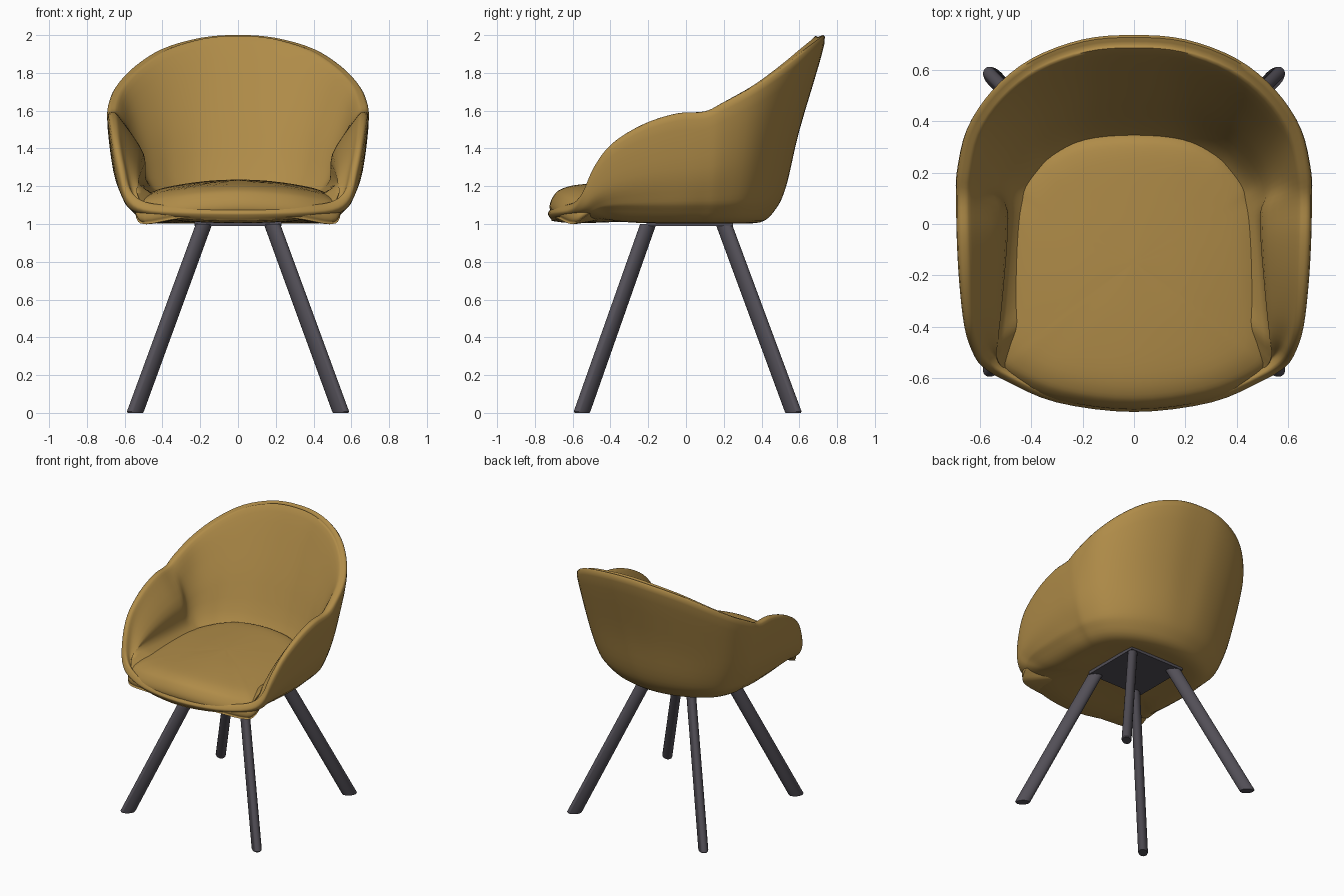
import bpy, bmesh, math
from mathutils import Vector

if "Cube" in bpy.data.objects:
    bpy.data.objects.remove(bpy.data.objects["Cube"])


def material(name, rgb):
    m = bpy.data.materials.new(name)
    m.diffuse_color = (*rgb, 1)
    m.use_nodes = True
    m.node_tree.nodes["Principled BSDF"].inputs["Base Color"].default_value = m.diffuse_color
    return m


mustard = material("mustard_fabric", (0.43, 0.26, 0.065))
charcoal = material("charcoal_metal", (0.085, 0.078, 0.095))


def spline(pts, steps, closed=False):
    """Smooth curve through the given points."""
    n = len(pts)
    get = (lambda i: pts[i % n]) if closed else (lambda i: pts[max(0, min(n - 1, i))])
    out = []
    for i in range(n if closed else n - 1):
        a, b, c, d = get(i - 1), get(i), get(i + 1), get(i + 2)
        for s in range(steps):
            t = s / steps
            out.append(0.5 * (2 * b + (c - a) * t + (2 * a - 5 * b + 4 * c - d) * t * t
                              + (3 * b - a - 3 * c + d) * t ** 3))
    return out if closed else out + [pts[-1].copy()]


def finish(name, bm, mat, angle=None):
    bmesh.ops.remove_doubles(bm, verts=bm.verts, dist=0.0004)
    bmesh.ops.recalc_face_normals(bm, faces=bm.faces)
    me = bpy.data.meshes.new(name)
    bm.to_mesh(me)
    bm.free()
    me.materials.append(mat)
    ob = bpy.data.objects.new(name, me)
    bpy.context.collection.objects.link(ob)
    if angle:
        bpy.ops.object.select_all(action='DESELECT')
        ob.select_set(True)
        bpy.context.view_layer.objects.active = ob
        bpy.ops.object.shade_smooth_by_angle(angle=math.radians(angle))
    return ob


def skin(name, half_columns, mat, around=4, along=4):
    """Mirror half the profile columns across x, smooth both ways and skin them."""
    mirrored = [[Vector((-p.x, p.y, p.z)) for p in c] for c in half_columns[-2:0:-1]]
    columns = half_columns + mirrored
    rows = [spline(list(r), around, True) for r in zip(*columns)]
    grid = [spline(list(c), along) for c in zip(*rows)]
    bm = bmesh.new()
    vs = [[bm.verts.new(p) for p in c] for c in grid]
    for i, a in enumerate(vs):
        b = vs[(i + 1) % len(vs)]
        for j in range(len(a) - 1):
            bm.faces.new((a[j], b[j], b[j + 1], a[j + 1]))
    return finish(name, bm, mat, 60)


# Stations from back to front:
# rim x y z, foot scale, belly scale, seat edge x y, padding, underside lift
stations = [
    (0.00, 0.732, 1.99, .65, .82, 0.00, 0.34, 0, 0),
    (0.20, 0.715, 1.975, .65, .825, 0.19, 0.325, 0, 0),
    (0.40, 0.64, 1.92, .67, .84, 0.32, 0.27, 0, 0),
    (0.55, 0.52, 1.83, .71, .87, 0.39, 0.21, 0, 0),
    (0.65, 0.37, 1.73, .76, .91, 0.44, 0.15, 0, 0),
    (0.69, 0.20, 1.64, .80, .945, 0.455, 0.10, 0, 0),
    (0.692, 0.10, 1.595, .81, .955, 0.465, 0.03, .04, 0),
    (0.69, -0.05, 1.585, .83, .96, 0.475, -0.07, .045, 0),
    (0.68, -0.23, 1.53, .84, .965, 0.485, -0.20, .04, 0),
    (0.66, -0.40, 1.43, .86, .97, 0.495, -0.34, .03, .003),
    (0.63, -0.495, 1.31, .88, .98, 0.505, -0.44, .015, .008),
    (0.59, -0.555, 1.18, .90, .98, 0.51, -0.51, 0, .015),
    (0.50, -0.61, 1.115, .92, .985, 0.46, -0.56, 0, .015),
    (0.30, -0.693, 1.095, .95, .995, 0.28, -0.63, 0, .003),
    (0.00, -0.73, 1.085, .96, .995, 0.00, -0.67, 0, -.004),
]


# Tub shell: underside, outer wall, rounded rim and padded inner wall
def shell_column(x, y, z, foot, belly, sx, sy, pad, lift):
    h = z - 1
    inward = -Vector((x, y, 0)).normalized()

    def at(s, height):
        return Vector((x * s, y * s, height))

    rim = at(1, z)
    drop = Vector((0, 0, min(0.04, h * 0.3)))
    width = min(0.075, 0.05 + h * 0.05)
    inner = rim + inward * width - drop
    seat = Vector((sx, sy, min(1.19, z - 0.03)))
    low = min(0.08, h * 0.22) + lift
    return [Vector((0, 0, 1.012)), at(foot * 0.45, 1.012), at(foot * 0.82, 1.008 + lift),
            at(foot, 1 + low),
            at(foot + (belly - foot) * 0.45, 1 + low + (h * 0.5 - low) * 0.3),
            at(belly, 1 + h * 0.5),
            rim - drop, rim + inward * width * 0.45, inner,
            inner.lerp(seat, 0.5) + inward * pad, seat,
            Vector((sx * 0.5, sy * 0.5, 1.06)), Vector((0, 0, 1.06))]


skin("tub_shell", [shell_column(*s) for s in stations], mustard)

# Crowned seat cushion, tucked into the walls and rolled over at the front
cushion_profile = [(0, 0), (.4, 0), (.75, 0), (.9, .015), (.965, .045), (1, .09),
                   (.985, .13), (.9, .15), (0, .15)]


def cushion_column(i, x, y, z, foot, belly, sx, sy, pad, lift):
    front = i >= 12
    grow = 1.02 if i < 6 else 1.06
    ox, oy = (x * 0.988, y * 0.988) if front else (sx * grow, sy * grow)
    fall = 1 if front else 0.7 if i == 11 else 0.4
    pts = []
    for s, d in cushion_profile:
        px, py = ox * s, -0.15 + (oy + 0.15) * s
        top = 1.235 - 0.28 * px * px - 0.03 * (min(py, 0) / 0.6) ** 2
        pts.append(Vector((px, py, top - d * fall)))
    return pts


skin("seat_cushion", [cushion_column(i, *s) for i, s in enumerate(stations)], mustard)

# Mounting plate under the seat
bm = bmesh.new()
bmesh.ops.create_cube(bm, size=1)
for v in bm.verts:
    v.co = Vector((v.co.x * 0.46, v.co.y * 0.46 + 0.02, 1.004 + v.co.z * 0.03))
finish("mounting_plate", bm, charcoal)


# Splayed legs with an oval section, cut level at the floor
def leg(name, top, bottom):
    bm = bmesh.new()
    out = Vector((bottom[0] - top[0], bottom[1] - top[1], 0)).normalized()
    side = Vector((-out.y, out.x, 0))
    rings = []
    for (cx, cy), z, k in ((bottom, 0, .9), (bottom, .008, 1), (top, 1.0, .97)):
        ring = []
        for j in range(24):
            a = math.tau * j / 24
            p = Vector((cx, cy, z)) + out * 0.053 * k * math.cos(a) + side * 0.034 * k * math.sin(a)
            ring.append(bm.verts.new(p))
        rings.append(ring)
    for a, b in zip(rings, rings[1:]):
        for j in range(24):
            bm.faces.new((a[j], a[(j + 1) % 24], b[(j + 1) % 24], b[j]))
    bm.faces.new(rings[0])
    bm.faces.new(rings[-1])
    finish(name, bm, charcoal, 40)


for sx, label in ((-1, "left"), (1, "right")):
    leg("front_leg_" + label, (0.18 * sx, -0.2), (0.543 * sx, -0.55))
    leg("back_leg_" + label, (0.18 * sx, 0.2), (0.543 * sx, 0.567))
